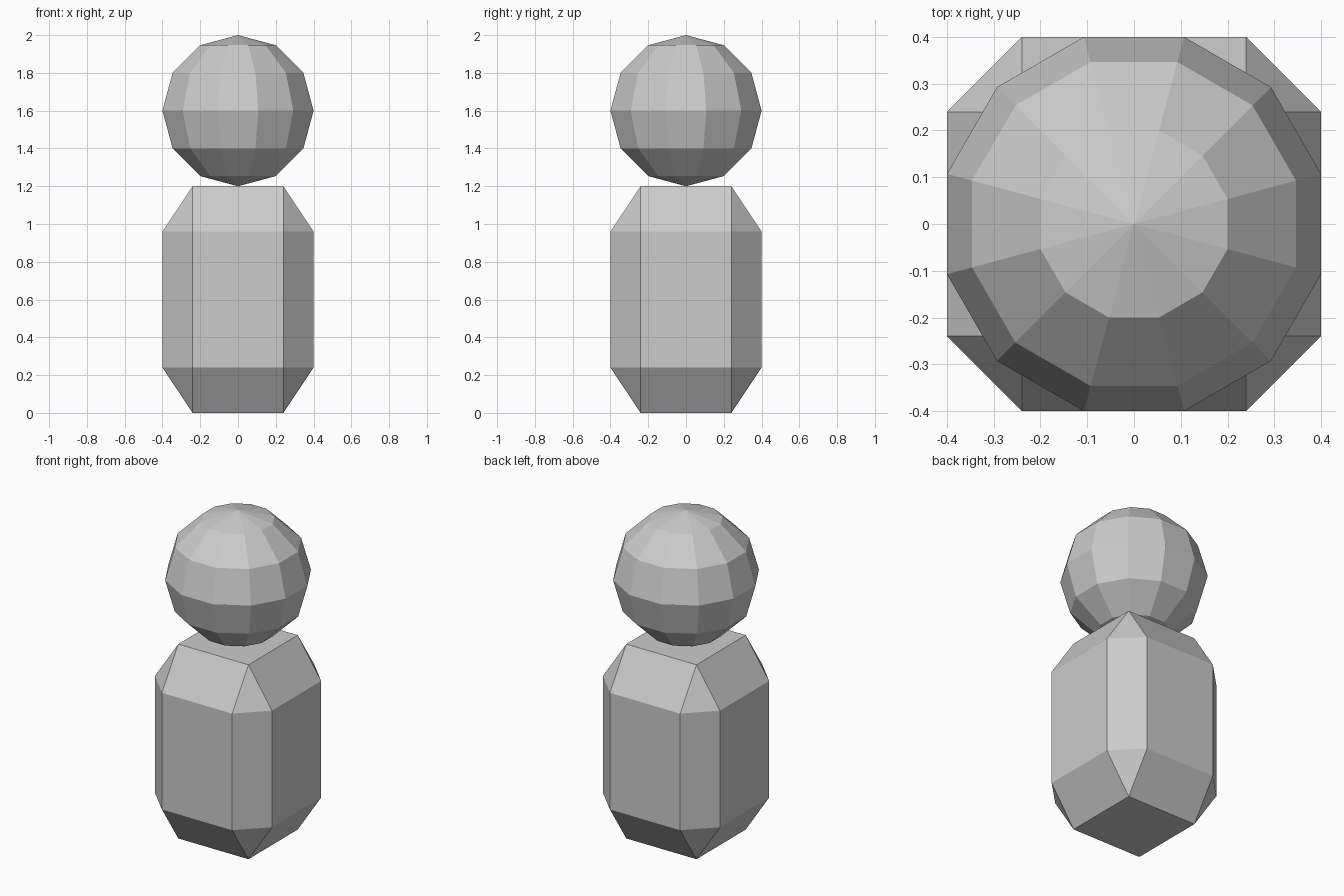
import bpy, bmesh, math
from mathutils import Matrix

default = bpy.data.objects.get("Cube")
if default:
    bpy.data.objects.remove(default, do_unlink=True)

grey = bpy.data.materials.new("light_grey")
grey.use_nodes = True
colour = (0.6, 0.6, 0.6, 1)
grey.diffuse_color = colour
grey.node_tree.nodes["Principled BSDF"].inputs["Base Color"].default_value = colour


def add_object(name, bm):
    """Turn a bmesh into a flat-shaded grey object."""
    bmesh.ops.recalc_face_normals(bm, faces=bm.faces)
    mesh = bpy.data.meshes.new(name)
    bm.to_mesh(mesh)
    bm.free()
    mesh.materials.append(grey)
    obj = bpy.data.objects.new(name, mesh)
    bpy.context.collection.objects.link(obj)
    return obj


# Body: block with chamfered sides, tapering to a square at each end
WIDE, NARROW = 0.4, 0.24
HEIGHT, TAPER = 1.2, 0.24
bm = bmesh.new()
for sx in (-1, 1):
    for sy in (-1, 1):
        for z in (0, HEIGHT):
            bm.verts.new((sx * NARROW, sy * NARROW, z))
        for z in (TAPER, HEIGHT - TAPER):
            bm.verts.new((sx * WIDE, sy * NARROW, z))
            bm.verts.new((sx * NARROW, sy * WIDE, z))
bmesh.ops.convex_hull(bm, input=bm.verts)
bmesh.ops.dissolve_limit(bm, angle_limit=math.radians(1), verts=bm.verts, edges=bm.edges)
add_object("body", bm)

# Head: low-poly ball, turned so flat sides face front, back, left and right
RADIUS, SEGMENTS = 0.4, 12
half_step = math.pi / SEGMENTS
widen = 1 / math.cos(half_step)
bm = bmesh.new()
bmesh.ops.create_uvsphere(bm, u_segments=SEGMENTS, v_segments=6, radius=RADIUS)
bm.transform(Matrix.Translation((0, 0, HEIGHT + RADIUS))
             @ Matrix.Diagonal((widen, widen, 1, 1))
             @ Matrix.Rotation(half_step, 4, "Z"))
add_object("head", bm)
